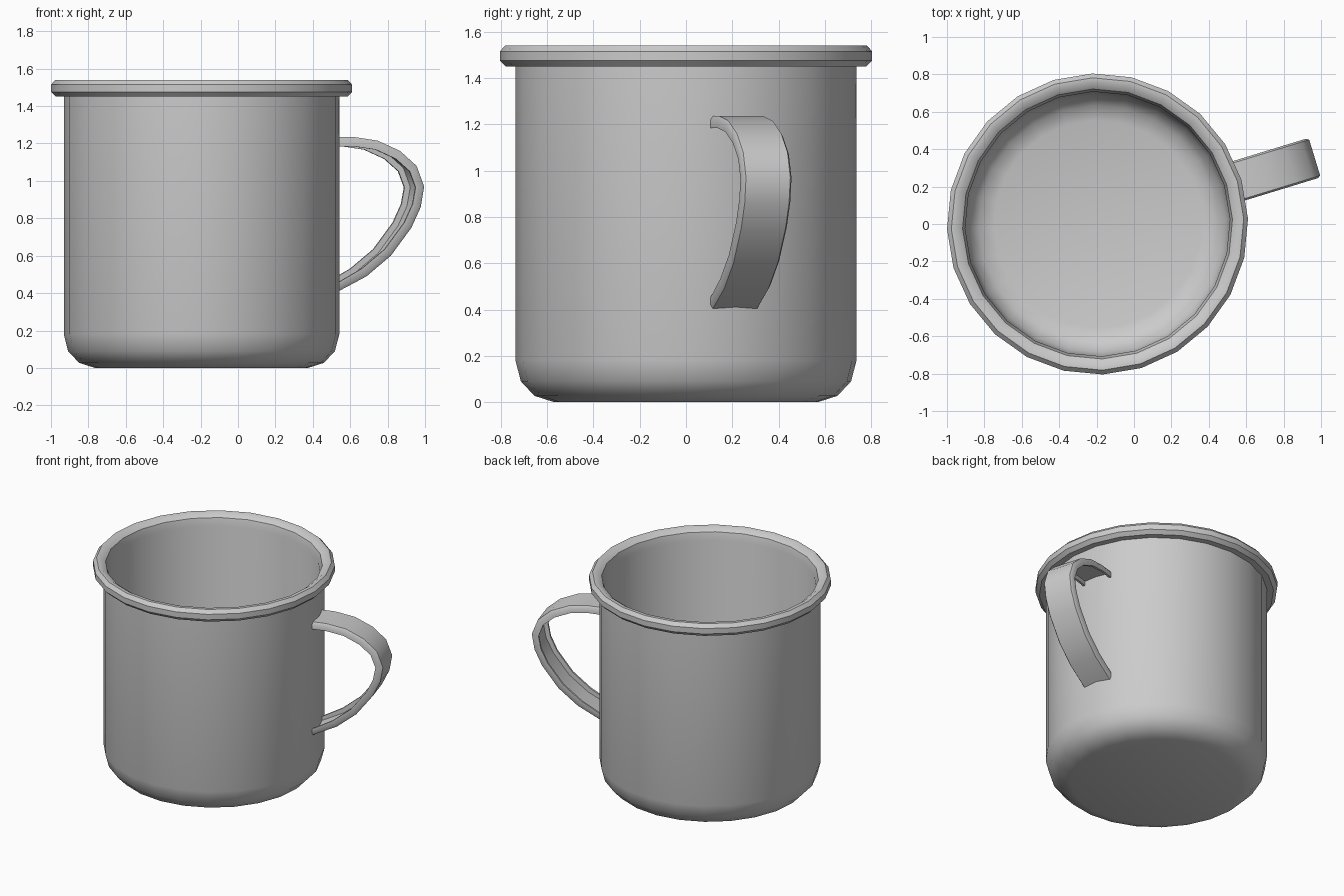
import bpy, bmesh, math
from mathutils import Vector, Matrix

if "Cube" in bpy.data.objects:
    bpy.data.objects.remove(bpy.data.objects["Cube"])

SIDES = 24
TURN = math.radians(17)          # handle direction around the cup
CENTRE = Vector((-0.195, 0, 0))


def finish(bm, name, angle):
    bmesh.ops.recalc_face_normals(bm, faces=bm.faces)
    bm.transform(Matrix.Translation(CENTRE) @ Matrix.Rotation(TURN, 4, 'Z'))
    mesh = bpy.data.meshes.new(name)
    bm.to_mesh(mesh)
    bm.free()
    obj = bpy.data.objects.new(name, mesh)
    bpy.context.collection.objects.link(obj)
    bpy.ops.object.select_all(action='DESELECT')
    obj.select_set(True)
    bpy.context.view_layer.objects.active = obj
    bpy.ops.object.shade_smooth_by_angle(angle=math.radians(angle))
    return obj


def bridge(bm, a, b):
    n = len(a)
    for i in range(n):
        j = (i + 1) % n
        bm.faces.new((a[i], a[j], b[j], b[i]))


# Cup: outer wall, rolled rim, inner wall and floor in one lathe profile
profile = [(0.57, 0), (0.655, 0.027), (0.714, 0.09), (0.737, 0.18),
           (0.737, 1.45), (0.78, 1.45), (0.805, 1.475), (0.805, 1.515),
           (0.782, 1.54), (0.757, 1.54), (0.722, 1.515), (0.708, 1.46),
           (0.708, 0.19), (0.688, 0.11), (0.635, 0.05), (0.555, 0.028)]
bm = bmesh.new()
rings = []
for r, z in profile:
    rings.append([bm.verts.new((r * math.cos(a), r * math.sin(a), z))
                  for a in (math.tau * i / SIDES for i in range(SIDES))])
for a, b in zip(rings, rings[1:]):
    bridge(bm, a, b)
bm.faces.new(rings[0])
bm.faces.new(rings[-1])
finish(bm, "cup", 40)

# Handle: channel section swept along the outer curve (radius, height)
path = [Vector(p) for p in
        [(0.72, 1.235), (0.82, 1.235), (0.955, 1.215), (1.08, 1.16),
         (1.172, 1.08), (1.214, 0.97), (1.195, 0.86), (1.143, 0.75),
         (1.028, 0.60), (0.892, 0.49), (0.722, 0.403)]]
half = [(0.10, 0), (0.11, 0.015), (0.11, 0.05), (0.095, 0.05), (0.095, 0.018)]
section = half + [(-w, d) for w, d in reversed(half)]
bm = bmesh.new()
rings = []
for i, p in enumerate(path):
    t = (path[min(i + 1, len(path) - 1)] - path[max(i - 1, 0)]).normalized()
    inward = Vector((t.y, -t.x))
    ring = []
    for w, d in section:
        q = p + inward * d
        ring.append(bm.verts.new((max(q.x, 0.715), w, q.y)))
    rings.append(ring)
for a, b in zip(rings, rings[1:]):
    bridge(bm, a, b)
bm.faces.new(rings[0])
bm.faces.new(rings[-1])
finish(bm, "handle", 40)
